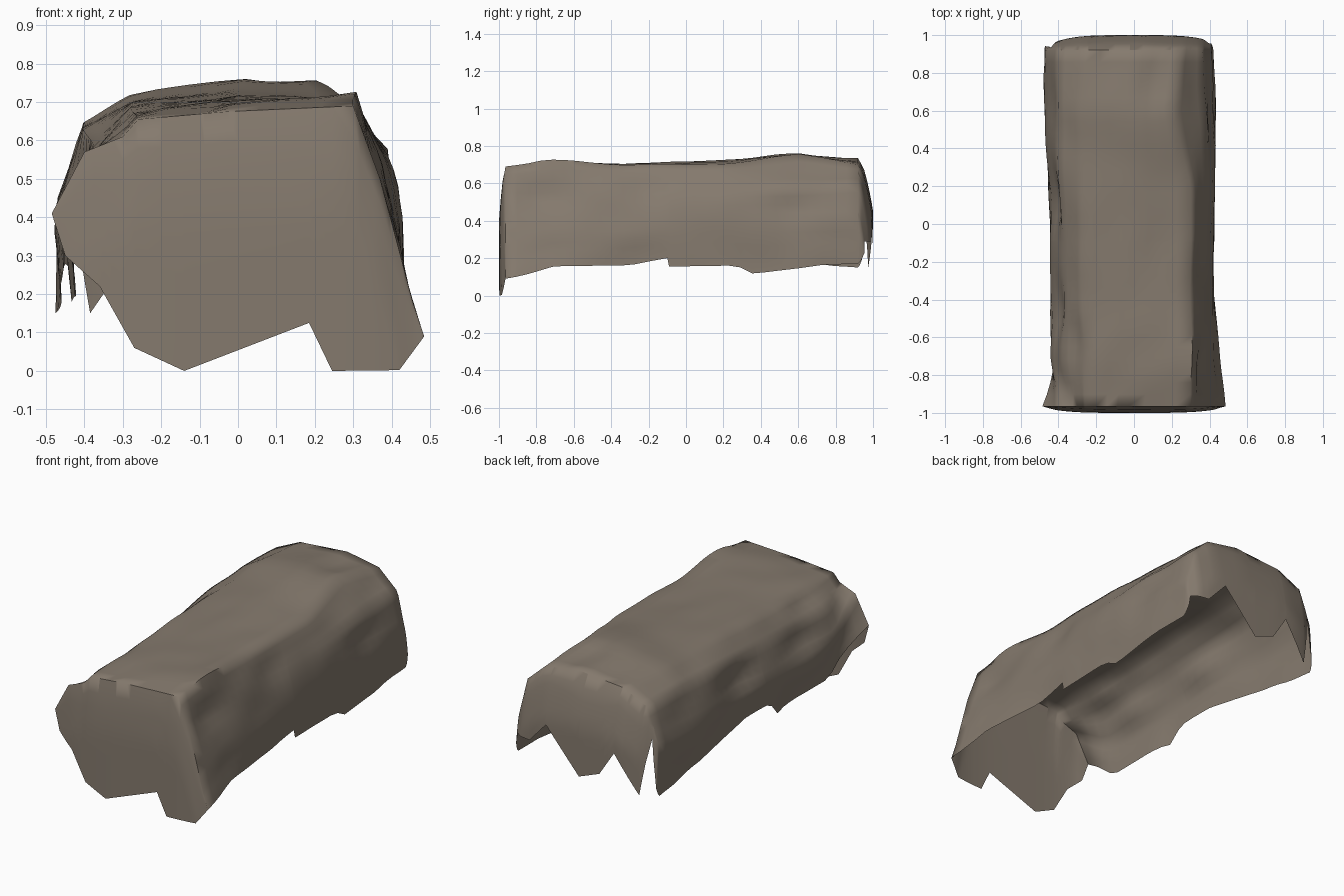
import bpy, bmesh, math
from mathutils import Vector, noise

if "Cube" in bpy.data.objects:
    bpy.data.objects.remove(bpy.data.objects["Cube"])

mat = bpy.data.materials.new("weathered brown")
mat.diffuse_color = (0.235, 0.195, 0.155, 1)
mat.use_nodes = True
mat.node_tree.nodes["Principled BSDF"].inputs["Base Color"].default_value = mat.diffuse_color

# Arch profiles (x, z) from left hem over the top to right hem
PROFILES = [
    (-.965, [(-.485, .41), (-.40, .57), (-.30, .61), (-.26, .655), (-.03, .675), (.30, .69), (.37, .50), (.455, .18), (.485, .09)]),
    (-.75, [(-.42, .20), (-.44, .42), (-.38, .57), (-.27, .67), (0, .70), (.305, .725), (.365, .50), (.42, .32), (.455, .15)]),
    (-.30, [(-.43, .20), (-.445, .40), (-.38, .58), (-.28, .68), (0, .705), (.30, .70), (.38, .55), (.42, .35), (.42, .16)]),
    (.20, [(-.45, .27), (-.465, .42), (-.40, .62), (-.27, .70), (0, .725), (.30, .70), (.39, .56), (.43, .40), (.43, .16)]),
    (.60, [(-.46, .20), (-.47, .42), (-.405, .65), (-.28, .715), (.02, .762), (.20, .755), (.385, .58), (.43, .40), (.43, .15)]),
    (.92, [(-.475, .15), (-.47, .45), (-.40, .64), (-.25, .71), (.05, .735), (.25, .70), (.36, .60), (.41, .40), (.42, .17)]),
]
# Ragged hems: sides as (y, z), ends as (x, z)
LEFT = [(-.965, .41), (-.82, .31), (-.68, .2), (-.27, .19), (-.22, .17), (-.13, .27), (.11, .28), (.46, .22), (.75, .16), (.92, .15)]
RIGHT = [(-.965, .09), (-.87, .11), (-.7, .16), (-.3, .16), (-.1, .2), (-.09, .155), (.27, .16), (.36, .115), (.72, .165), (.92, .17)]
FRONT = [(-.485, .41), (-.45, .30), (-.36, .22), (-.27, .06), (-.14, 0), (.185, .125), (.245, 0), (.42, .002), (.485, .09)]
BACK = [(-.475, .15), (-.44, .47), (-.385, .15), (-.24, .36), (-.15, .22), (-.02, .17), (.19, .41), (.30, .29), (.40, .29), (.42, .17)]
# Creases pressed into the shell: centre, radius, depth
DENTS = [((-.44, .1, .5), .16, .05), ((-.43, -.45, .5), .17, .035), ((.40, -.2, .55), .15, .03),
         ((.39, -.8, .55), .12, .03), ((.1, .75, .75), .14, .012), ((-.32, -.62, .65), .12, .025),
         ((.43, .55, .45), .13, .02)]


def lerp(table, t):
    for (a, va), (b, vb) in zip(table, table[1:]):
        if t <= b:
            return va + (vb - va) * max(0, (t - a) / (b - a))
    return table[-1][1]


def profile(y):
    pts = []
    for i in range(9):
        pts.append(Vector((lerp([(k, p[i][0]) for k, p in PROFILES], y),
                           y, lerp([(k, p[i][1]) for k, p in PROFILES], y))))
    pts[0].z, pts[8].z = lerp(LEFT, y), lerp(RIGHT, y)
    return [pts[i].lerp(pts[i + 1], j / 4) for i in range(8) for j in range(4)] + [pts[8]]


def crumple(p):
    inward = Vector((-p.x, 0, .4 - p.z)).normalized()
    out = p + inward * .013 * noise.noise(Vector((p.x * 7, p.y * 4, p.z * 7)))
    for c, r, d in DENTS:
        off = p - Vector(c)
        off.y *= .6
        out += inward * d * math.exp(-(off.length / (r * .6)) ** 2)
    return out


bm = bmesh.new()


def skin(rows):
    for a, b in zip(rows, rows[1:]):
        for i in range(len(a) - 1):
            quad = []
            for v in (a[i], a[i + 1], b[i + 1], b[i]):
                if v not in quad:
                    quad.append(v)
            if len(quad) > 2:
                bm.faces.new(quad)


# Arched shell
ys = sorted(set([-.965 + 1.885 * k / 30 for k in range(31)] + [-.1, -.09]))
rows = []
for y in ys:
    fade = min(1, (y + .965) / .1, (.92 - y) / .1)
    rows.append([bm.verts.new(p.lerp(crumple(p), max(0, fade))) for p in profile(y)])
skin(rows)


# End panels hang from the first and last arch down to a ragged hem
def end_panel(top, hem, side, bulge, columns):
    edge = [v.co.copy() for v in top]
    outline = [(p.x, p.z) for p in edge]
    xs = sorted(set([p[0] for p in hem] + [p.x for p in edge] + columns))
    panel = []
    for k in range(9):
        t = k / 8
        ring = []
        for x in xs:
            z0, z1 = lerp(outline, x), lerp(hem, x)
            z1 = min(z0, z1)
            z = z0 + (z1 - z0) * t
            sag = min(1, max(0, (z0 - z)) / .28) ** .6
            y = edge[0].y + side * bulge * sag * (1 - .85 * (x / .49) ** 4)
            ring.append(bm.verts.new((x, y, z)))
        panel.append(ring)
    skin(panel)


grid = [-.4 + .1 * i for i in range(9)]
end_panel(rows[0], FRONT, -1, .035, grid)
end_panel(rows[-1], sorted(BACK), 1, .08, grid)

bmesh.ops.remove_doubles(bm, verts=bm.verts, dist=.002)
bmesh.ops.dissolve_degenerate(bm, edges=bm.edges, dist=.0005)
bmesh.ops.recalc_face_normals(bm, faces=bm.faces)
# Open shell: make sure the top looks outwards
if sum(f.normal.z * f.calc_area() for f in bm.faces) < 0:
    bmesh.ops.reverse_faces(bm, faces=bm.faces)

mesh = bpy.data.meshes.new("hollow_shell")
bm.to_mesh(mesh)
bm.free()
mesh.materials.append(mat)
shell = bpy.data.objects.new("hollow_shell", mesh)
bpy.context.collection.objects.link(shell)
bpy.context.view_layer.objects.active = shell
shell.select_set(True)
bpy.ops.object.shade_smooth_by_angle(angle=math.radians(75))
